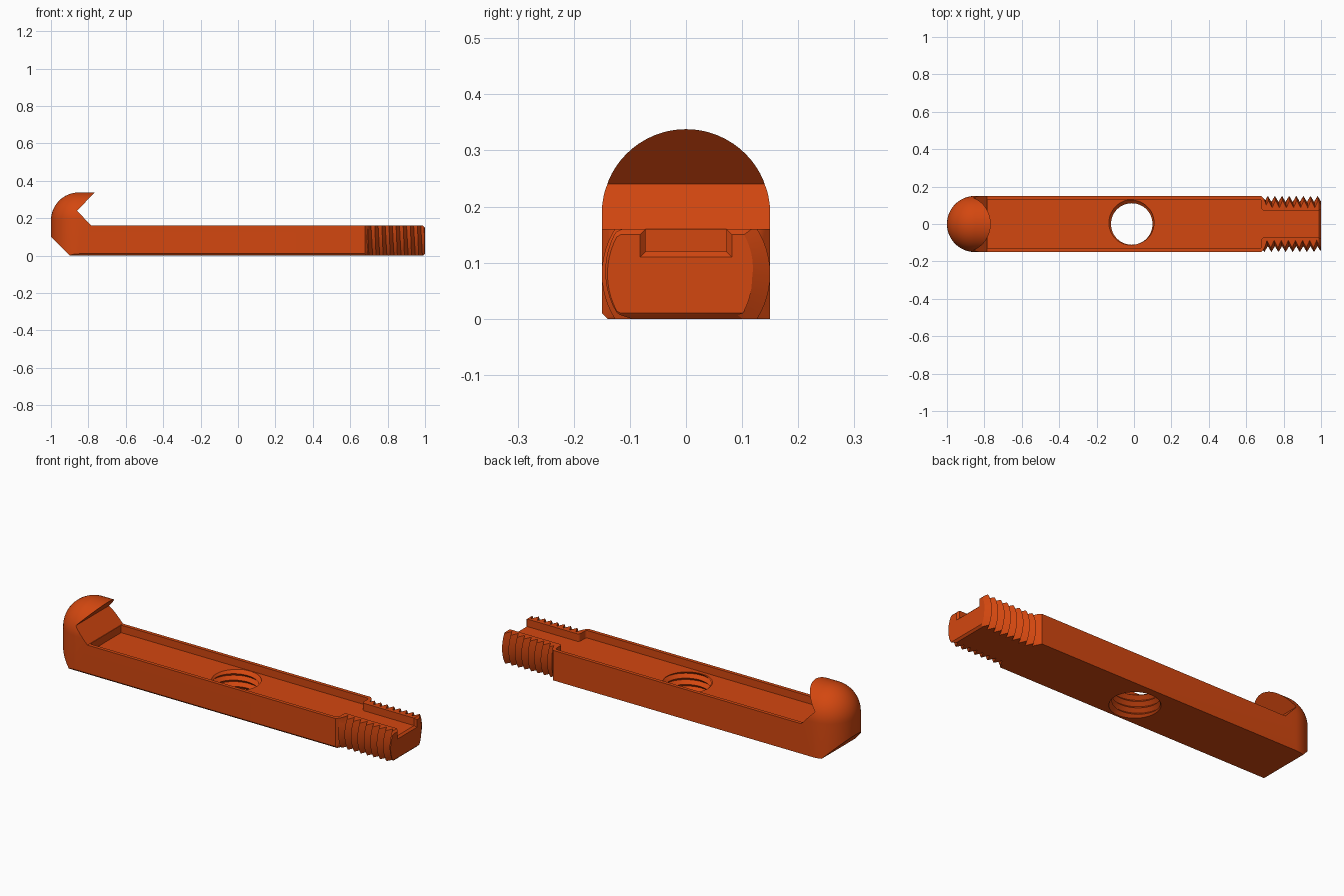
import bpy, bmesh
from math import sin, cos, pi, radians
from mathutils import Matrix, Vector

if "Cube" in bpy.data.objects:
    bpy.data.objects.remove(bpy.data.objects["Cube"])

orange = bpy.data.materials.new("burnt_orange")
orange.use_nodes = True
colour = (0.65, 0.063, 0.005, 1)
orange.diffuse_color = colour
orange.node_tree.nodes["Principled BSDF"].inputs["Base Color"].default_value = colour

HALF = 0.15      # half width and dome radius
TOP = 0.16       # top of the bar
FLOOR = 0.12     # floor of the channel
HEAD_X = -0.85   # centre of the rounded head
SEG = 64


def to_object(name, bm):
    bmesh.ops.recalc_face_normals(bm, faces=bm.faces)
    mesh = bpy.data.meshes.new(name)
    bm.to_mesh(mesh)
    bm.free()
    mesh.materials.append(orange)
    obj = bpy.data.objects.new(name, mesh)
    bpy.context.collection.objects.link(obj)
    return obj


def hull(name, points, cuts=()):
    """Convex solid round the points, trimmed by (point, normal) planes."""
    bm = bmesh.new()
    for p in points:
        bm.verts.new(p)
    bmesh.ops.convex_hull(bm, input=bm.verts)
    bmesh.ops.delete(bm, geom=[v for v in bm.verts if not v.link_faces], context='VERTS')
    for point, normal in cuts:
        geom = bm.verts[:] + bm.edges[:] + bm.faces[:]
        bmesh.ops.bisect_plane(bm, geom=geom, plane_co=point, plane_no=normal, clear_outer=True)
        bmesh.ops.holes_fill(bm, edges=[e for e in bm.edges if e.is_boundary])
    bmesh.ops.dissolve_limit(bm, angle_limit=0.01, verts=bm.verts, edges=bm.edges)
    return to_object(name, bm)


def prism(name, outline, direction):
    """Extrude a flat outline of 3D points along a direction."""
    bm = bmesh.new()
    face = bm.faces.new([bm.verts.new(p) for p in outline])
    made = bmesh.ops.extrude_face_region(bm, geom=[face])["geom"]
    bmesh.ops.translate(bm, vec=direction, verts=[v for v in made if isinstance(v, bmesh.types.BMVert)])
    return to_object(name, bm)


def thread(name, crest, root, pitch, turns, matrix):
    """Solid screw with a V thread along local z, closed at both ends."""
    bm = bmesh.new()
    n, steps = SEG, SEG * turns

    def helix(radius, count, lift):
        return [bm.verts.new((radius * cos(2 * pi * s / n), radius * sin(2 * pi * s / n),
                              pitch * s / n + lift)) for s in range(count)]
    outer = helix(crest, steps + n + 1, 0)
    inner = helix(root, steps + 1, pitch / 2)
    for s in range(steps):
        bm.faces.new((outer[s], outer[s + 1], inner[s + 1], inner[s]))
        bm.faces.new((inner[s], inner[s + 1], outer[s + n + 1], outer[s + n]))
    for s, z in ((0, 0), (steps, pitch * (turns + 1))):
        centre = bm.verts.new((0, 0, z))
        loop = outer[s:s + n + 1] + [inner[s]]
        for i, v in enumerate(loop):
            bm.faces.new((v, loop[(i + 1) % len(loop)], centre))
    bm.transform(matrix)
    return to_object(name, bm)


def clipped_ring(x, radius, low, high):
    """Circle across the bar, flattened above and below."""
    ring = []
    for i in range(SEG):
        a = 2 * pi * i / SEG
        z = TOP / 2 + radius * sin(a)
        ring.append((x, radius * cos(a), min(max(z, low), high)))
    return ring


def boolean(target, tool, operation):
    mod = target.modifiers.new(operation, 'BOOLEAN')
    mod.operation, mod.object, mod.solver = operation, tool, 'EXACT'
    bpy.context.view_layer.objects.active = target
    bpy.ops.object.modifier_apply(modifier=mod.name)
    bpy.data.objects.remove(tool)


# Outer form: domed round head swept forward along the bar
dome_z = 0.188
points = []
for i in range(SEG):
    a = 2 * pi * i / SEG
    points.append((HEAD_X + HALF * cos(a), HALF * sin(a), 0))
    for k in range(SEG // 4 + 1):
        b = 2 * pi * k / SEG
        points.append((HEAD_X + HALF * cos(a) * cos(b), HALF * sin(a) * cos(b), dome_z + HALF * sin(b)))
for i in range(SEG // 2 + 1):
    a = 2 * pi * i / SEG
    points.append((0.68, HALF * cos(a), dome_z + HALF * sin(a)))
points += [(0.68, HALF, 0), (0.68, -HALF, 0)]
points += clipped_ring(0.71, 0.12, 0, TOP)
bar = hull("hook_bar", points, cuts=[
    ((-0.9, 0, 0), (-1, 0, -1)),        # sloped heel
    ((0, -0.14, 0), (0, -1, -1)),       # fine lower front chamfer
])

# Hook notch and clear space above the bar
notch = [(-0.785, TOP), (-0.86, 0.24), (-0.75, 0.355), (0.8, 0.355), (0.8, TOP)]
boolean(bar, prism("notch_cutter", [(x, -0.3, z) for x, z in notch], (0, 0.6, 0)), 'DIFFERENCE')

# Threaded end, flattened top and bottom with a chamfered tip
screw = thread("threaded_end", 0.15, 0.118, 0.038, 10,
               Matrix.Translation((0.63, 0, TOP / 2)) @ Matrix.Rotation(pi / 2, 4, 'Y'))
envelope = hull("end_envelope", clipped_ring(0.69, 0.152, 0, TOP) + clipped_ring(0.99, 0.152, 0, TOP)
                + clipped_ring(1.0, 0.14, 0.01, TOP - 0.01))
boolean(screw, envelope, 'INTERSECT')
boolean(bar, screw, 'UNION')

# Channel: wide along the bar, narrow through the threaded end
wide, narrow, step, r = 0.131, 0.072, 0.682, 0.014
side = [(-0.782, wide)]
for i in range(7):      # rounded inner corner
    a = pi / 2 * (1 - i / 6)
    side.append((step - r + r * cos(a), wide - r + r * sin(a)))
for i in range(7):      # rounded outer corner
    a = pi + pi / 2 * i / 6
    side.append((step + r + r * cos(a), narrow + r + r * sin(a)))
side.append((1.1, narrow))
outline = side + [(x, -y) for x, y in reversed(side)]
boolean(bar, prism("channel_cutter", [(x, y, FLOOR) for x, y in outline], (0, 0, 0.08)), 'DIFFERENCE')

# Flared mouth of the channel at the tip
mouth = [(x, s * (narrow + f), z) for x, f in ((0.99, 0), (1.01, 0.02))
         for s in (-1, 1) for z in (FLOOR - f, 0.2)]
boolean(bar, hull("mouth_cutter", mouth), 'DIFFERENCE')

# Threaded hole through the middle
hole = thread("hole_cutter", 0.13, 0.111, 0.034, 6, Matrix.Translation((-0.012, 0, -0.06)))
boolean(bar, hole, 'DIFFERENCE')

bpy.ops.object.select_all(action='DESELECT')
bar.select_set(True)
bpy.context.view_layer.objects.active = bar
bpy.ops.object.shade_smooth_by_angle(angle=radians(25))
